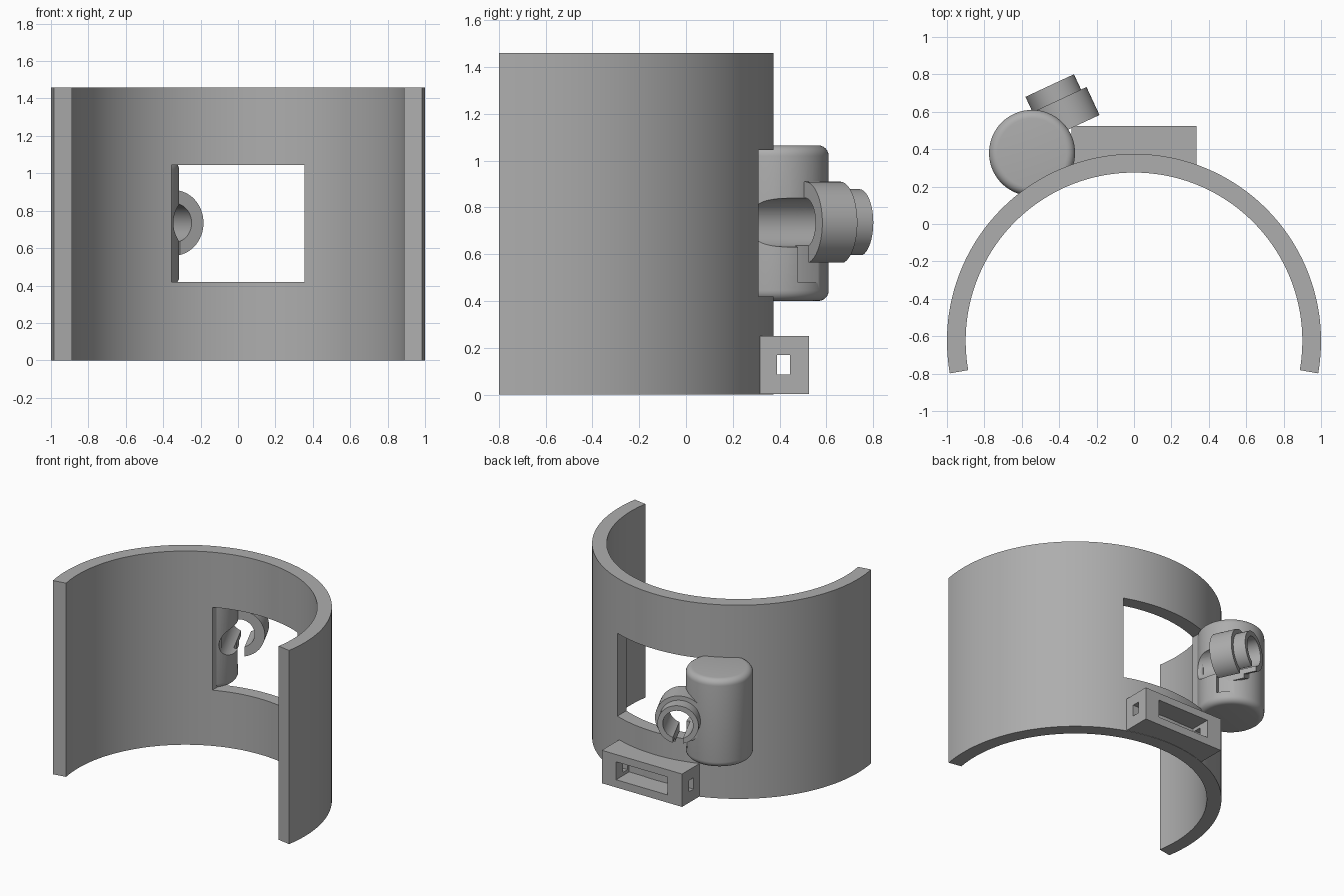
import bpy, bmesh, math
from mathutils import Matrix, Vector

if "Cube" in bpy.data.objects:
    bpy.data.objects.remove(bpy.data.objects["Cube"])

grey = bpy.data.materials.new("plain grey")
grey.diffuse_color = (0.42, 0.42, 0.42, 1)
grey.use_nodes = True
grey.node_tree.nodes["Principled BSDF"].inputs["Base Color"].default_value = grey.diffuse_color


def make(name, bm):
    bmesh.ops.recalc_face_normals(bm, faces=bm.faces)
    me = bpy.data.meshes.new(name)
    bm.to_mesh(me)
    bm.free()
    me.materials.append(grey)
    ob = bpy.data.objects.new(name, me)
    bpy.context.collection.objects.link(ob)
    return ob


def box(name, lo, hi, matrix=Matrix()):
    bm = bmesh.new()
    bmesh.ops.create_cube(bm, size=1)
    lo, hi = Vector(lo), Vector(hi)
    for v in bm.verts:
        v.co = matrix @ Vector([(lo[i] + hi[i]) / 2 + v.co[i] * (hi[i] - lo[i]) for i in range(3)])
    return make(name, bm)


def lathe(name, profile, matrix, n=64):
    """Solid of revolution about local z from (radius, height) points."""
    bm = bmesh.new()
    rings = [[bm.verts.new(matrix @ Vector((r * math.cos(2 * math.pi * i / n),
                                            r * math.sin(2 * math.pi * i / n), h)))
              for i in range(n)] for r, h in profile]
    for a, b in zip(rings, rings[1:]):
        for i in range(n):
            j = (i + 1) % n
            bm.faces.new((a[i], a[j], b[j], b[i]))
    bm.faces.new(rings[0][::-1])
    bm.faces.new(rings[-1])
    return make(name, bm)


def cut(ob, *cutters):
    bpy.context.view_layer.objects.active = ob
    for c in cutters:
        m = ob.modifiers.new("cut", 'BOOLEAN')
        m.operation, m.solver, m.object = 'DIFFERENCE', 'EXACT', c
        bpy.ops.object.modifier_apply(modifier=m.name)


# Curved shell, a 200 degree band
CY, H, N = -0.625, 1.46, 100
bm = bmesh.new()
cols = []
for i in range(N + 1):
    a = math.radians(-10 + 200 * i / N)
    cols.append([bm.verts.new((r * math.cos(a), CY + r * math.sin(a), z))
                 for r, z in ((1, 0), (1, H), (0.9, H), (0.9, 0))])
for a, b in zip(cols, cols[1:]):
    for k in range(4):
        bm.faces.new((a[k], b[k], b[(k + 1) % 4], a[(k + 1) % 4]))
bm.faces.new(cols[0])
bm.faces.new(cols[-1][::-1])
shell = make("curved_shell", bm)
window = box("window_cutter", (-0.355, 0, 0.42), (0.355, 0.8, 1.045))
cut(shell, window)

# Upright rounded housing beside the window
F, R, Z0, Z1 = 0.045, 0.23, 0.40, 1.065
arc = [(R - F + F * math.sin(t), F - F * math.cos(t))
       for t in [math.pi / 2 * i / 6 for i in range(7)]]
profile = [(r, Z0 + h) for r, h in arc] + [(r, Z1 - h) for r, h in reversed(arc)]
housing = lathe("upright_housing", profile, Matrix.Translation((-0.545, 0.38, 0)))

# Stepped tube, local z runs along its axis, local x points sideways
end = Vector((-0.343, 0.509, 0.735))
t = math.radians(25)
side = Vector((math.cos(t), math.sin(t), 0))
axis = Vector((-math.sin(t), math.cos(t), 0))
up = axis.cross(side)
M = Matrix((side, up, axis)).transposed().to_4x4()
M.translation = end
tube = lathe("stepped_tube", [(0.175, 0), (0.175, 0.165), (0.143, 0.165), (0.143, 0.255)], M)

# Bore and lower slit through tube and housing
bore = lathe("bore_cutter", [(0.105, -0.5), (0.105, 0.5)], M)
s = 1 if up.z < 0 else -1
slit = box("slit_cutter", (-0.035, min(0, s * 0.255), -0.03), (0.035, max(0, s * 0.255), 0.4), M)
cut(housing, bore, slit)
cut(tube, bore, slit)

# Strap bracket with pocket and cross hole
bracket = box("strap_bracket", (-0.335, 0.30, 0.002), (0.335, 0.525, 0.25))
pocket = box("pocket_cutter", (-0.215, 0.37, 0.06), (0.215, 0.7, 0.195))
hole = box("hole_cutter", (-0.5, 0.39, 0.085), (0.5, 0.445, 0.17))
cut(bracket, pocket, hole)

for c in (window, bore, slit, pocket, hole):
    bpy.data.objects.remove(c)

for ob in (shell, housing, tube, bracket):
    bpy.ops.object.select_all(action='DESELECT')
    ob.select_set(True)
    bpy.context.view_layer.objects.active = ob
    bpy.ops.object.shade_smooth_by_angle(angle=math.radians(30))
